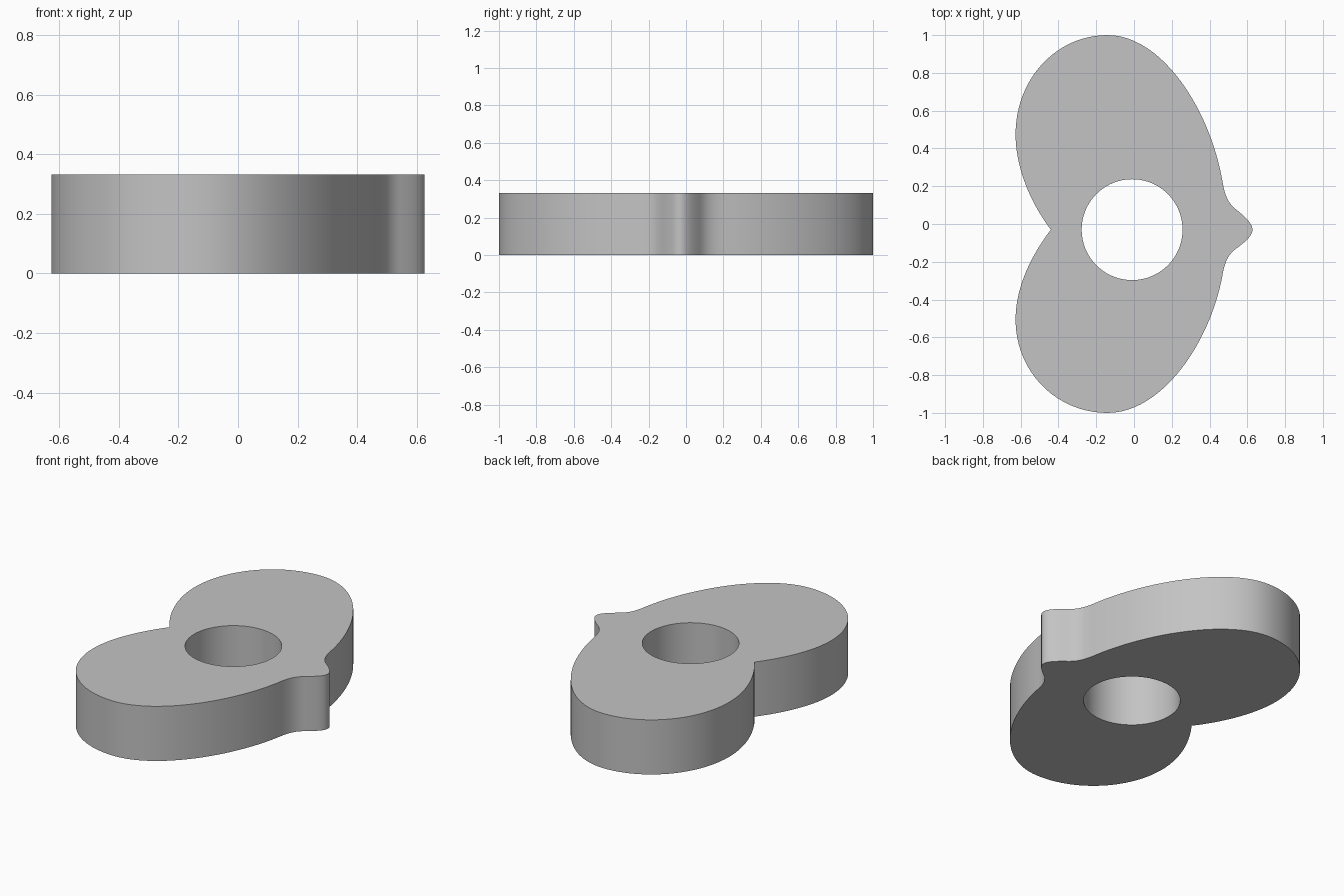
import bpy
from mathutils import Vector

if "Cube" in bpy.data.objects:
    bpy.data.objects.remove(bpy.data.objects["Cube"], do_unlink=True)

HEIGHT = 0.333
AXIS_Y = -0.03               # line through the tip and the notch
UPPER, LOWER = 1.03, -0.97   # reach of the two lobes from that line

# Half outline, tip to notch, y measured from the axis: handle in, point, handle out
half = [
    ((0.627, -0.035), (0.627, 0), (0.627, 0.035)),        # tip
    ((0.585, 0.072), (0.54, 0.107), (0.505, 0.135)),      # flank
    ((0.485, 0.17), (0.472, 0.235), (0.41, 0.63)),        # shoulder
    ((0.15, 1.03), (-0.14, 1.03), (-0.41, 1.03)),         # lobe end
    ((-0.627, 0.80), (-0.627, 0.505), (-0.627, 0.32)),    # lobe side
    ((-0.54, 0.13), (-0.44, 0), (-0.54, -0.13)),          # notch
]


def place(triple, reach):
    return [Vector((x, AXIS_Y + y * reach / UPPER, 0)) for x, y in triple]


outline = [place(t, UPPER) for t in half]
outline += [place(t[::-1], LOWER) for t in half[-2:0:-1]]

# Round bore, four bezier quarters
radius, centre = 0.267, Vector((-0.01, AXIS_Y, 0))
bore = []
for dx, dy in ((1, 0), (0, 1), (-1, 0), (0, -1)):
    point = centre + radius * Vector((dx, dy, 0))
    tangent = 0.5523 * radius * Vector((-dy, dx, 0))
    bore.append([point - tangent, point, point + tangent])

# Extruded plate
curve = bpy.data.curves.new("cam_plate", "CURVE")
curve.dimensions = "2D"
curve.fill_mode = "BOTH"
curve.resolution_u = 24
curve.extrude = HEIGHT / 2
for loop in (outline, bore):
    spline = curve.splines.new("BEZIER")
    spline.bezier_points.add(len(loop) - 1)
    spline.use_cyclic_u = True
    for bp, (h_in, co, h_out) in zip(spline.bezier_points, loop):
        bp.handle_left_type = bp.handle_right_type = "FREE"
        bp.co, bp.handle_left, bp.handle_right = co, h_in, h_out

plate = bpy.data.objects.new("cam_plate", curve)
bpy.context.collection.objects.link(plate)
plate.location.z = HEIGHT / 2

# Convert to a closed mesh with smooth walls and sharp rims
bpy.ops.object.select_all(action="DESELECT")
plate.select_set(True)
bpy.context.view_layer.objects.active = plate
bpy.ops.object.convert(target="MESH")
plate = bpy.context.object
bpy.ops.object.mode_set(mode="EDIT")
bpy.ops.mesh.select_all(action="SELECT")
bpy.ops.mesh.remove_doubles(threshold=0.0001)
bpy.ops.mesh.normals_make_consistent(inside=False)
bpy.ops.object.mode_set(mode="OBJECT")
bpy.ops.object.shade_smooth_by_angle(angle=0.6)

grey = bpy.data.materials.new("light_grey")
grey.use_nodes = True
colour = (0.55, 0.55, 0.55, 1)
grey.diffuse_color = colour
grey.node_tree.nodes["Principled BSDF"].inputs["Base Color"].default_value = colour
plate.data.materials.clear()
plate.data.materials.append(grey)
